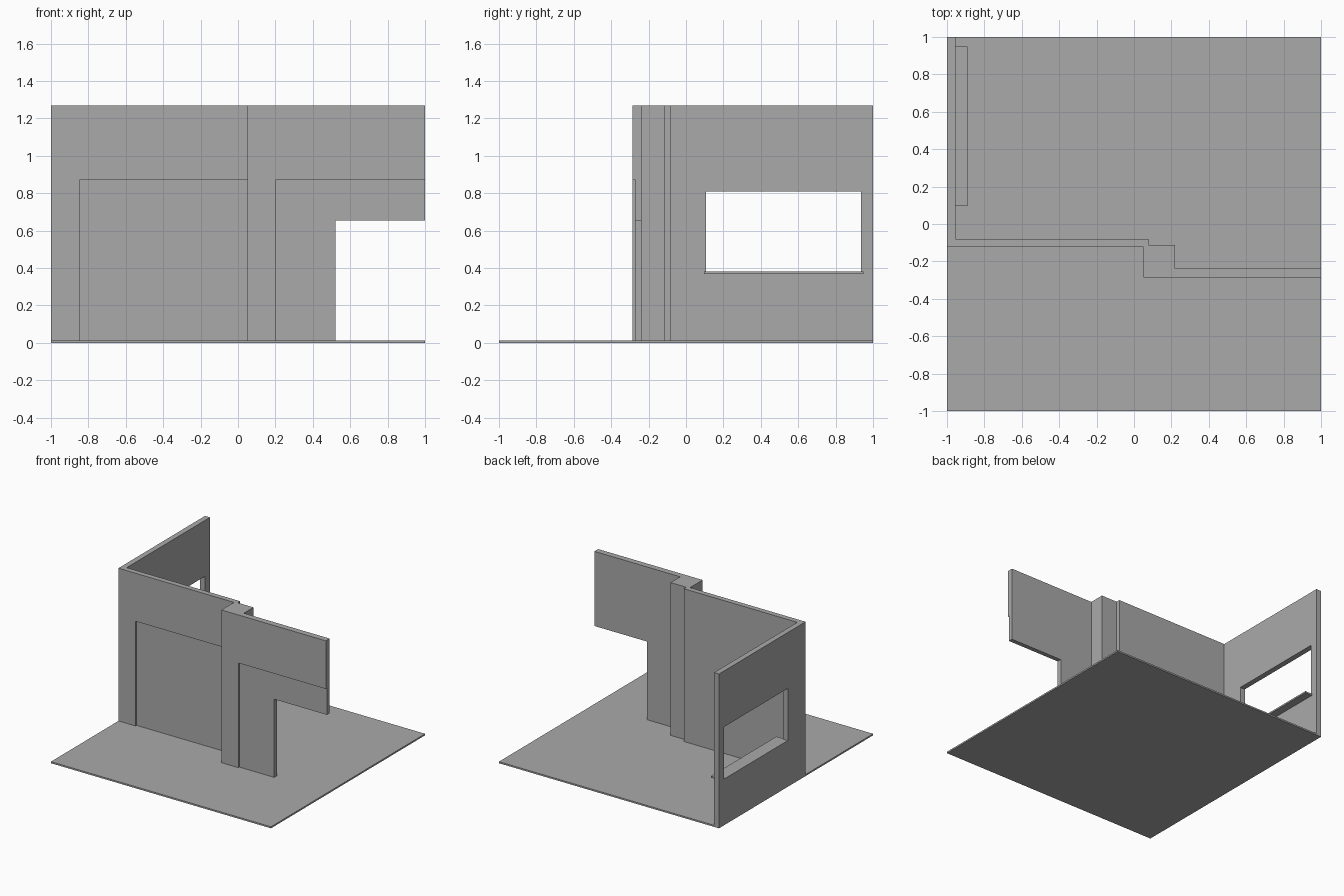
import bpy, bmesh

if "Cube" in bpy.data.objects:
    bpy.data.objects.remove(bpy.data.objects["Cube"])

FLOOR_TOP = 0.013
TOP = 1.268

grey = bpy.data.materials.new("plaster_grey")
grey.diffuse_color = (0.4, 0.4, 0.4, 1)
grey.use_nodes = True
grey.node_tree.nodes["Principled BSDF"].inputs["Base Color"].default_value = grey.diffuse_color


def prism(name, outline, z0, z1):
    """Extrude a plan outline (x, y) from z0 to z1."""
    bm = bmesh.new()
    face = bm.faces.new([bm.verts.new((x, y, z0)) for x, y in outline])
    new = bmesh.ops.extrude_face_region(bm, geom=[face])["geom"]
    bmesh.ops.translate(bm, vec=(0, 0, z1 - z0),
                        verts=[v for v in new if isinstance(v, bmesh.types.BMVert)])
    bmesh.ops.recalc_face_normals(bm, faces=bm.faces)
    mesh = bpy.data.meshes.new(name)
    bm.to_mesh(mesh)
    bm.free()
    mesh.materials.append(grey)
    obj = bpy.data.objects.new(name, mesh)
    bpy.context.collection.objects.link(obj)
    return obj


def box(name, x0, x1, y0, y1, z0, z1):
    return prism(name, [(x0, y0), (x1, y0), (x1, y1), (x0, y1)], z0, z1)


# Floor slab
box("floor", -1, 1, -1, 1, 0, FLOOR_TOP)

# Walls: one stepped plan, running from the back left corner to the right edge
walls = prism("walls", [
    (-1, 1), (-1, -0.124), (0.05, -0.124), (0.05, -0.287), (1, -0.287),
    (1, -0.238), (0.22, -0.238), (0.22, -0.113), (0.077, -0.113),
    (0.077, -0.081), (-0.955, -0.081), (-0.955, 1)], FLOOR_TOP, TOP)

# Openings and shallow recesses cut into the walls
cutters = [
    box("window_cutter", -1.1, -0.9, 0.107, 0.936, 0.38, 0.808),
    box("doorway_cutter", 0.52, 1.1, -0.4, -0.2, -0.1, 0.655),
    box("left_recess_cutter", -0.845, 0.05, -0.2, -0.111, -0.1, 0.873),
    box("right_recess_cutter", 0.204, 1.1, -0.4, -0.274, -0.1, 0.873),
]
for cutter in cutters:
    mod = walls.modifiers.new(cutter.name, "BOOLEAN")
    mod.operation = "DIFFERENCE"
    mod.solver = "EXACT"
    mod.object = cutter

# Bake the cuts and drop the cutters
graph = bpy.context.evaluated_depsgraph_get()
cut_mesh = bpy.data.meshes.new_from_object(walls.evaluated_get(graph))
walls.modifiers.clear()
walls.data = cut_mesh
for cutter in cutters:
    bpy.data.objects.remove(cutter)

# Window sill on the inside
box("window_sill", -0.955, -0.89, 0.097, 0.948, 0.367, 0.38)
